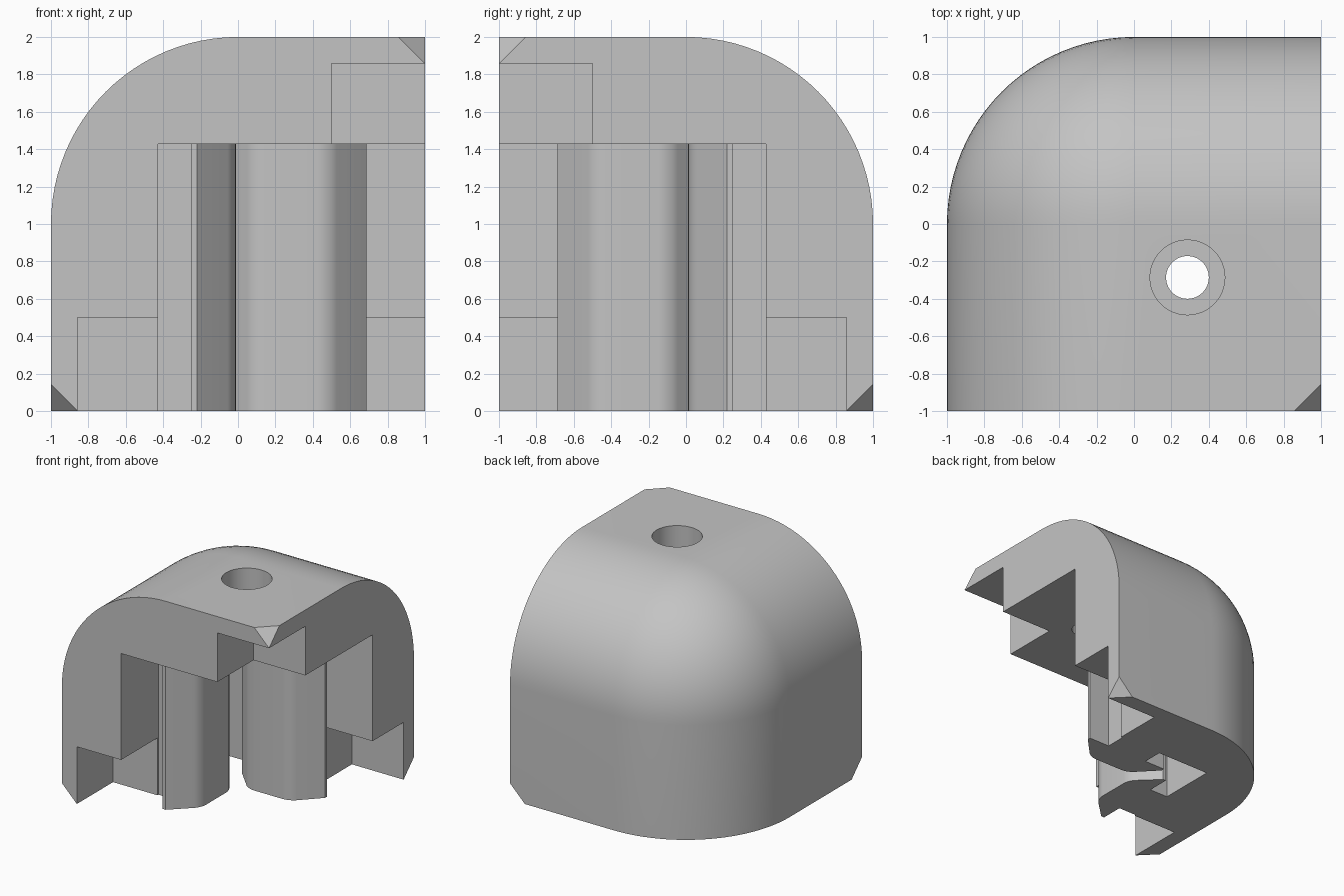
import bpy
import bmesh
from math import radians
from mathutils import Vector

if "Cube" in bpy.data.objects:
    bpy.data.objects.remove(bpy.data.objects["Cube"], do_unlink=True)

U = 1 / 7          # design module
AXIS = 2 * U       # screw offset from centre

# Material
grey = bpy.data.materials.new("plain grey")
grey.use_nodes = True
grey.diffuse_color = (0.55, 0.55, 0.55, 1)
grey.node_tree.nodes["Principled BSDF"].inputs["Base Color"].default_value = grey.diffuse_color


def make_object(name, bm):
    bmesh.ops.recalc_face_normals(bm, faces=bm.faces)
    mesh = bpy.data.meshes.new(name)
    bm.to_mesh(mesh)
    bm.free()
    mesh.materials.append(grey)
    obj = bpy.data.objects.new(name, mesh)
    bpy.context.collection.objects.link(obj)
    return obj


def box_mesh(low, high):
    bm = bmesh.new()
    bmesh.ops.create_cube(bm, size=1)
    low, high = Vector(low), Vector(high)
    for v in bm.verts:
        v.co = (low + high) / 2 + v.co * (high - low)
    return bm


def select_only(obj):
    bpy.ops.object.select_all(action='DESELECT')
    obj.select_set(True)
    bpy.context.view_layer.objects.active = obj


def cut(target, cutter):
    cutter.hide_render = True
    mod = target.modifiers.new("cut", 'BOOLEAN')
    mod.operation = 'DIFFERENCE'
    mod.solver = 'EXACT'
    mod.object = cutter
    select_only(target)
    bpy.ops.object.modifier_apply(modifier=mod.name)
    bpy.data.objects.remove(cutter, do_unlink=True)


def smooth(obj):
    select_only(obj)
    bpy.ops.object.shade_smooth_by_angle(angle=radians(30))


# Shell: block with three clipped arm tips and one large rounded corner
bm = box_mesh((-1, -1, 0), (1, 1, 2))
tips = [(1, -1, 2), (-1, -1, 0), (1, 1, 0)]
tip_verts = [v for v in bm.verts if any((v.co - Vector(t)).length < 0.01 for t in tips)]
bmesh.ops.bevel(bm, geom=tip_verts, offset=U, offset_type='OFFSET',
                segments=1, profile=0.5, affect='VERTICES')
outer = Vector((-1, 1, 2))
round_edges = [e for e in bm.edges if any((v.co - outer).length < 0.01 for v in e.verts)]
bmesh.ops.bevel(bm, geom=round_edges, offset=1, offset_type='OFFSET',
                segments=24, profile=0.5, affect='EDGES', clamp_overlap=False)
shell = make_object("corner_shell", bm)

# Inner cavity and one notch behind each arm tip
cuts = [
    ((-3 * U, -1.2, -0.2), (1.2, 3 * U, 10 * U)),
    ((0.5, -1.2, 1.3), (1.2, -0.5, 13 * U)),
    ((-6 * U, -1.2, -0.2), (-0.3, -0.5, 0.5)),
    ((0.5, 0.3, -0.2), (1.2, 6 * U, 0.5)),
]
for low, high in cuts:
    cut(shell, make_object("cutter", box_mesh(low, high)))

# Screw hole and its counterbore
for radius, bottom in ((0.8 * U, 1.2), (1.4 * U, 12 * U)):
    bm = bmesh.new()
    bmesh.ops.create_cone(bm, cap_ends=True, segments=48, radius1=radius, radius2=radius, depth=1)
    bmesh.ops.translate(bm, verts=bm.verts, vec=(AXIS, -AXIS, bottom + 0.5))
    cut(shell, make_object("cutter", bm))
smooth(shell)


# Slot rails: T-shaped profile with softened nose, given as (x, offset along wall)
def rail(name, swap):
    half = [(-3 * U - 0.01, 0.2), (-0.25, 0.2), (-0.25, 0.4), (-0.22, 0.4), (-0.012, 0.2)]
    outline = half + [(x, -w) for x, w in reversed(half)]
    bm = bmesh.new()
    verts = []
    for x, w in outline:
        y = w - AXIS
        verts.append(bm.verts.new((-y, -x, 0) if swap else (x, y, 0)))
    nose = [verts[4], verts[5]]
    face = bm.faces.new(verts)
    bmesh.ops.bevel(bm, geom=nose, offset=0.06, offset_type='OFFSET',
                    segments=6, profile=0.5, affect='VERTICES')
    face = bm.faces[:]
    top = bmesh.ops.extrude_face_region(bm, geom=face)["geom"]
    bmesh.ops.translate(bm, verts=[g for g in top if isinstance(g, bmesh.types.BMVert)],
                        vec=(0, 0, 10 * U + 0.01))
    smooth(make_object(name, bm))


rail("left_wall_rail", False)
rail("back_wall_rail", True)
